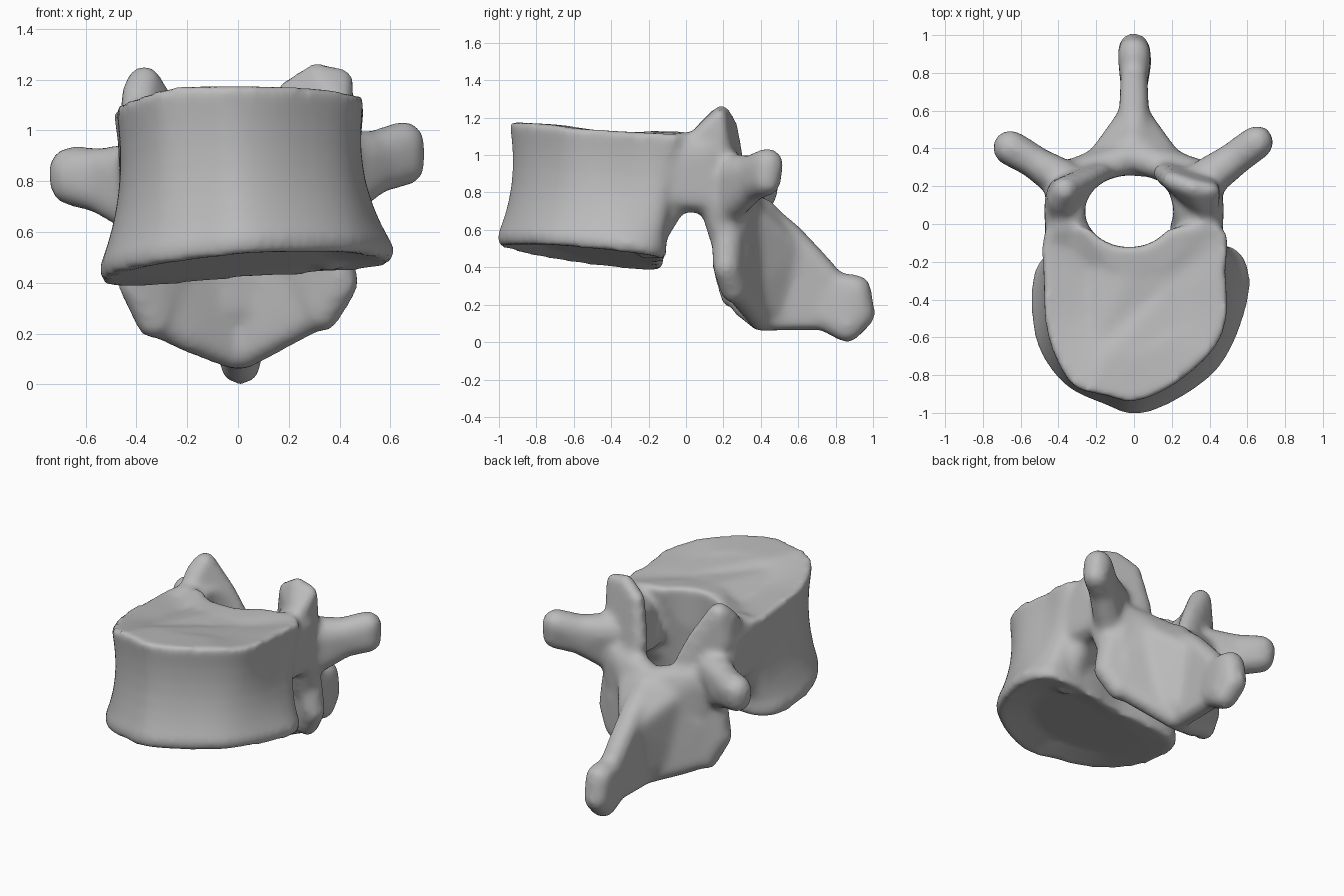
import bpy, bmesh, math
from mathutils import Matrix, Vector

if "Cube" in bpy.data.objects:
    bpy.data.objects.remove(bpy.data.objects["Cube"])

bone = bpy.data.materials.new("bone_grey")
bone.diffuse_color = (0.5, 0.5, 0.5, 1)
bone.use_nodes = True
bone.node_tree.nodes["Principled BSDF"].inputs["Base Color"].default_value = (0.5, 0.5, 0.5, 1)


def finish(bm, name):
    bmesh.ops.recalc_face_normals(bm, faces=bm.faces)
    mesh = bpy.data.meshes.new(name)
    bm.to_mesh(mesh)
    bm.free()
    obj = bpy.data.objects.new(name, mesh)
    bpy.context.collection.objects.link(obj)
    return obj


def blob(name, *balls):
    """Convex skin around balls given as (x, y, z, radius)."""
    bm = bmesh.new()
    for x, y, z, r in balls:
        bmesh.ops.create_icosphere(bm, subdivisions=2, radius=r,
                                   matrix=Matrix.Translation((x, y, z)))
    hull = bmesh.ops.convex_hull(bm, input=bm.verts)
    junk = {v for v in hull["geom_interior"] + hull["geom_unused"]
            if isinstance(v, bmesh.types.BMVert)}
    bmesh.ops.delete(bm, geom=list(junk), context="VERTS")
    return finish(bm, name)


def rounded(points, steps=4):
    """Closed smooth curve through the points."""
    pts = [Vector(p) for p in points]
    n, out = len(pts), []
    for i in range(n):
        a, b, c, d = (pts[(i + k) % n] for k in (-1, 0, 1, 2))
        for k in range(steps):
            t = k / steps
            out.append(b + (c - a) * (t / 2) + (2 * a - 5 * b + 4 * c - d) * (t * t / 2)
                       + (3 * b - a - 3 * c + d) * (t ** 3 / 2))
    return out


# Vertebral body: a waisted loft between an upper and a lower outline
upper = rounded([(0, -.94), (.2, -.86), (.41, -.68), (.49, -.5), (.485, -.25), (.48, -.03),
                 (.24, -.01), (-.03, -.1), (-.28, -.01), (-.47, -.03), (-.48, -.3),
                 (-.455, -.6), (-.33, -.85), (-.15, -.91)])
lower = rounded([(.02, -1.01), (.25, -.92), (.46, -.75), (.58, -.5), (.615, -.27),
                 (.52, -.12), (.24, -.11), (0, -.14), (-.26, -.12), (-.45, -.15),
                 (-.54, -.3), (-.52, -.62), (-.37, -.85), (-.15, -.96)])


def body_ring(t, scale, lift):
    ring = []
    pinch = scale * 1.012 - .075 * math.sin(math.pi * t) ** .9
    mix = (1 - max(0, t - .13) / .87) ** 1.8
    for u, v in zip(upper, lower):
        x, y = u.lerp(v, mix)
        top = 1.132 - .05 * y - .22 * max(0, -x - .25) - .12 * max(0, x - .35)
        low = .395 - .11 * y + .075 * x
        ring.append(Vector((x * pinch, (y + .45) * pinch - .45,
                            low + (top - low) * t + lift)))
    return ring


bm = bmesh.new()
levels = [(0, .6, .03), (0, .88, .01), (0, .96, 0), (.05, .995, 0), (.1, 1.01, 0)]
levels += [(t, 1, 0) for t in (.16, .24, .36, .5, .64, .78, .9, .96)]
levels += [(1, .98, 0), (1, .9, -.005), (1, .5, -.015)]
loops = [[bm.verts.new(p) for p in body_ring(*level)] for level in levels]
for a, b in zip(loops, loops[1:]):
    for i in range(len(a)):
        j = (i + 1) % len(a)
        bm.faces.new((a[i], a[j], b[j], b[i]))
bm.faces.new(loops[0])
bm.faces.new(loops[-1])
parts = [finish(bm, "vertebral_body")]

# Paired pedicles, articular pillars and laminae
for s, side in ((1, "left"), (-1, "right")):
    drop = .015 * s
    parts += [
        blob(side + "_pedicle", (.37 * s, -.15, .8, .1), (.37 * s, -.15, .96, .1),
             (.27 * s, .0, .81, .09), (.27 * s, .12, .98, .08), (.27 * s, .14, .81, .08),
             (.37 * s, .16, .78, .1), (.38 * s, .1, 1.0, .1), (.38 * s, -.01, 1.03, .09)),
        blob(side + "_pedicle_front_fillet", (.36 * s, -.21, .52, .08),
             (.36 * s, -.07, .75, .08), (.36 * s, -.25, .76, .08), (.2 * s, -.21, .6, .07)),
        blob(side + "_pillar", (.36 * s, .2, .88, .1), (.3 * s, .26, .75, .1),
             (.37 * s, .16, .76, .1), (.35 * s, .215, .55, .09), (.3 * s, .25, .6, .1)),
        blob(side + "_inferior_facet", (.365 * s, .22, .58, .085),
             (.395 * s + drop / 2, .215, .4, .075),
             (.33 * s, .255, .265 + drop, .075), (.22 * s, .3, .5, .08)),
        blob(side + "_lamina", (.3 * s, .26, .78, .09), (.03 * s, .345, .73, .08),
             (.03 * s, .4, .6, .08), (.32 * s, .25, .5, .08)),
        blob(side + "_lower_lamina", (.3 * s, .27, .5, .08), (.31 * s, .27, .265 + drop, .07),
             (.2 * s, .31, .235 + 3 * drop, .065), (.02 * s, .4, .12, .065),
             (.02 * s, .39, .65, .08)),
    ]

# Unequal superior facets and transverse processes
parts += [
    blob("left_superior_facet", (.42, .18, 1.21, .035), (.31, .19, 1.22, .05),
         (.2, .23, 1.15, .05), (.4, .05, 1.08, .05), (.36, .17, .95, .1),
         (.15, .27, .9, .05), (.17, .28, .78, .06)),
    blob("right_superior_facet", (-.37, .18, 1.19, .07), (-.4, .13, 1.15, .06),
         (-.39, .06, 1.06, .07), (-.38, .16, 1.0, .09), (-.24, .24, 1.01, .05),
         (-.17, .27, .86, .05), (-.17, .28, .78, .06)),
    blob("left_transverse_base", (.37, .23, .9, .11), (.39, .23, .72, .09),
         (.54, .35, .91, .09), (.54, .35, .83, .085)),
    blob("left_transverse_tip", (.53, .345, .91, .09), (.53, .345, .83, .085),
         (.65, .435, .95, .09), (.66, .43, .86, .08)),
    blob("right_transverse_base", (-.37, .23, .85, .11), (-.4, .23, .68, .09),
         (-.53, .33, .85, .085), (-.53, .33, .75, .085)),
    blob("right_transverse_tip", (-.52, .325, .85, .085), (-.52, .325, .75, .085),
         (-.655, .405, .845, .095), (-.655, .4, .79, .09)),
]

# Spinous process: flared root, thin blade, knobbed tip
parts += [
    blob("spinous_root", (.18, .33, .67, .08), (-.18, .33, .67, .08), (0, .41, .68, .09),
         (0, .58, .48, .08), (0, .5, .14, .06), (.13, .36, .3, .06), (-.13, .36, .3, .06)),
    blob("spinous_blade", (0, .42, .67, .08), (0, .55, .56, .085), (0, .66, .45, .08),
         (0, .78, .32, .075), (0, .42, .12, .065), (0, .74, .125, .065)),
    blob("spinous_tip", (0, .77, .3, .075), (0, .905, .275, .09), (0, .93, .15, .085),
         (.01, .86, .08, .085), (0, .72, .14, .07)),
]

# Spinal canal cutter
bm = bmesh.new()
bmesh.ops.create_cone(bm, cap_ends=True, segments=48, radius1=1, radius2=1, depth=2,
                      matrix=Matrix.Translation((-.025, .067, .7))
                      @ Matrix.Diagonal((.235, .19, 1, 1)))
cutter = finish(bm, "canal_cutter")
cutter.hide_render = True

# Fuse everything into one smooth bone
bpy.ops.object.select_all(action="DESELECT")
for p in parts:
    p.select_set(True)
vertebra = parts[0]
bpy.context.view_layer.objects.active = vertebra
bpy.ops.object.join()
vertebra.name = "vertebra"


def apply(kind, **settings):
    mod = vertebra.modifiers.new(kind.lower(), kind)
    for key, value in settings.items():
        setattr(mod, key, value)
    bpy.ops.object.modifier_apply(modifier=mod.name)


apply("REMESH", mode="VOXEL", voxel_size=.018)
apply("BOOLEAN", operation="DIFFERENCE", object=cutter, solver="EXACT")
apply("REMESH", mode="VOXEL", voxel_size=.018)
apply("SMOOTH", factor=.5, iterations=10)
bpy.data.objects.remove(cutter)

vertebra.data.materials.clear()
vertebra.data.materials.append(bone)
bpy.ops.object.shade_smooth()
